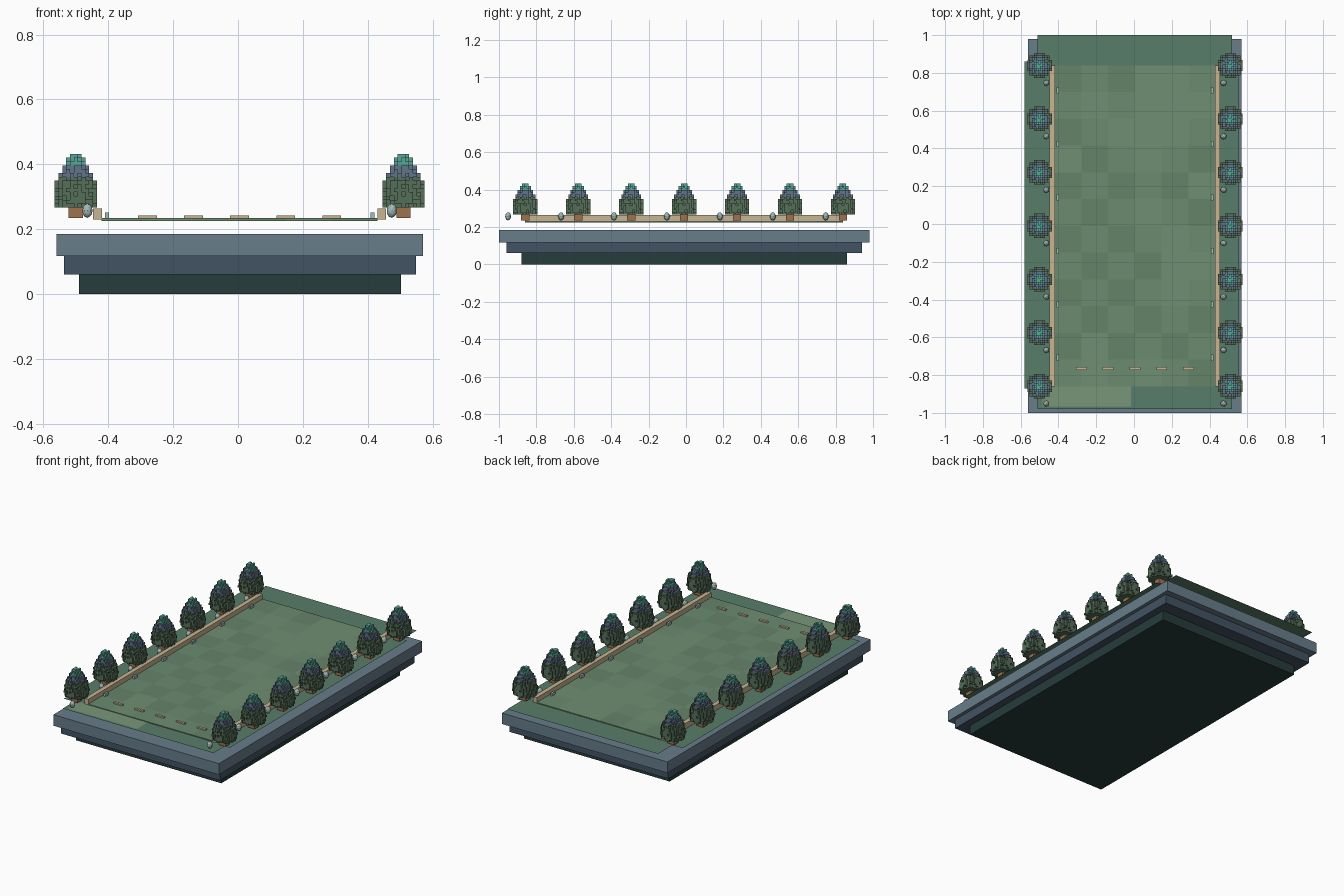
import bpy, bmesh, random
from mathutils import Matrix, Vector

if "Cube" in bpy.data.objects:
    bpy.data.objects.remove(bpy.data.objects["Cube"])

random.seed(4)
CX, CY = 0.005, -0.01      # centre of the garden layout
GROUND = 0.229


def mat(name, hexa):
    m = bpy.data.materials.new(name)
    rgb = [int(hexa[i:i + 2], 16) / 255 for i in (0, 2, 4)]
    m.diffuse_color = [c / 12.92 if c < 0.04 else ((c + 0.055) / 1.055) ** 2.4 for c in rgb] + [1]
    m.use_nodes = True
    m.node_tree.nodes["Principled BSDF"].inputs["Base Color"].default_value = m.diffuse_color
    return m


SLATE = mat("slate", "677d8a")
SLATE_DARK = mat("slate_dark", "425363")
DEEP = mat("deep_green", "263c3b")
GRASS = [mat("grass_a", "6b8b70"), mat("grass_b", "658469"), mat("grass_c", "708f72")]
LAWN = mat("lawn", "587d69")
LAWN_LIGHT = mat("lawn_light", "7a9678")
WOOD = mat("pale_wood", "c8b592")
BARK = mat("bark", "a0714f")
LEAF = [mat("leaf_green", "566f5a"), mat("leaf_slate", "62758a"), mat("leaf_teal", "58a497")]
STONE = mat("pale_stone", "a3bcb8")


def finish(name, bm, mats):
    me = bpy.data.meshes.new(name)
    bm.to_mesh(me)
    bm.free()
    for m in mats:
        me.materials.append(m)
    ob = bpy.data.objects.new(name, me)
    bpy.context.collection.objects.link(ob)
    return ob


def add_box(bm, x0, x1, y0, y1, z0, z1):
    mtx = Matrix.Translation(((x0 + x1) / 2, (y0 + y1) / 2, (z0 + z1) / 2)) @ \
        Matrix.Diagonal((x1 - x0, y1 - y0, z1 - z0, 1))
    bmesh.ops.create_cube(bm, size=1, matrix=mtx)


def boxes(name, dims, m):
    bm = bmesh.new()
    for d in dims:
        add_box(bm, *d)
    return finish(name, bm, [m])


def sheet(name, x0, x1, y0, y1, m, z=GROUND):
    bm = bmesh.new()
    bm.faces.new([bm.verts.new(p) for p in ((x0, y0, z), (x1, y0, z), (x1, y1, z), (x0, y1, z))])
    return finish(name, bm, [m])


# Stepped plinth
boxes("plinth_bottom", [(-0.49, 0.502, -0.88, 0.86, 0, 0.06)], DEEP)
boxes("plinth_middle", [(-0.537, 0.548, -0.96, 0.94, 0.06, 0.117)], SLATE_DARK)
boxes("plinth_top", [(-0.56, 0.57, -1.0, 0.98, 0.117, 0.185)], SLATE)

# Thin lawn borders floating above the plinth
sheet("lawn_back", -0.51, 0.52, 0.84, 1.0, LAWN)
sheet("lawn_front", -0.51, 0.52, -0.98, -0.85, LAWN)
sheet("lawn_front_patch", -0.485, -0.015, -0.965, -0.86, LAWN_LIGHT, GROUND + 0.001)
sheet("lawn_left", -0.579, -0.42, -0.87, 0.86, LAWN)
sheet("lawn_right", 0.43, 0.553, -0.87, 0.86, LAWN)

# Mown field: slab with a patchwork top
bm = bmesh.new()
fx0, fx1, fy0, fy1 = -0.42, 0.43, -0.86, 0.84
add_box(bm, fx0, fx1, fy0, fy1, 0.225, 0.234)
for axis, n, a, b in ((0, 6, fx0, fx1), (1, 12, fy0, fy1)):
    for i in range(1, n):
        co, no = Vector((0, 0, 0)), Vector((0, 0, 0))
        co[axis], no[axis] = a + (b - a) * i / n, 1
        bmesh.ops.bisect_plane(bm, geom=bm.verts[:] + bm.edges[:] + bm.faces[:],
                               plane_co=co, plane_no=no)
for f in bm.faces:
    c = f.calc_center_median()
    i, j = int((c.x - fx0) * 6 / (fx1 - fx0)), int((c.y - fy0) * 12 / (fy1 - fy0))
    f.material_index = (i + j) % 2 if random.random() < 0.75 else 2
finish("field", bm, GRASS)

# Side rails
boxes("side_rails", [(CX + s * 0.438 - 0.0135, CX + s * 0.438 + 0.0135, -0.86, 0.84, 0.23, 0.264)
                     for s in (-1, 1)], WOOD)

# Start marks across the front of the field
boxes("start_marks", [(CX + k * 0.142 - 0.029, CX + k * 0.142 + 0.029, -0.772, -0.758, 0.233, 0.242)
                      for k in range(-2, 3)], WOOD)

# Small markers inside the rails
boxes("rail_markers", [(CX + s * 0.409 - 0.006, CX + s * 0.409 + 0.006, y - 0.016, y + 0.016, 0.233, 0.251)
                       for s in (-1, 1) for y in (CY - 0.708 + 0.283 * k + 0.01 for k in range(6))], STONE)

# Voxel foliage: exposed faces of stacked discs with a slightly ragged outline
V = 0.0118
RADII = [5.2, 5.5, 5.7, 5.6, 5.4, 5.3, 5.2, 4.9, 4.4, 3.9, 3.3, 2.8, 2.2, 1.5]
cells = set()
for k, r in enumerate(RADII):
    for i in range(-5, 6):
        for j in range(-5, 6):
            if (i * i + j * j) ** 0.5 <= r - random.choice((0, 0, 0, 0.8)):
                cells.add((i, j, k))
bm = bmesh.new()
verts = {}


def corner(p):
    if p not in verts:
        verts[p] = bm.verts.new([c * V for c in p])
    return verts[p]


for c in sorted(cells):
    for axis in range(3):
        for s in (-1, 1):
            n = list(c)
            n[axis] += s
            if tuple(n) in cells:
                continue
            u, w = (axis + 1) % 3, (axis + 2) % 3
            ring = []
            for a, b in ((-.5, -.5), (.5, -.5), (.5, .5), (-.5, .5))[::s]:
                p = [float(q) for q in c]
                p[axis] += s * 0.5
                p[u] += a
                p[w] += b
                ring.append(corner(tuple(p)))
            f = bm.faces.new(ring)
            f.material_index = 0 if c[2] < 8 else 1 if c[2] < 11 else 2
foliage = finish("foliage", bm, LEAF)

# Rows of seven trees, each with a trunk and a pale stone in front
trunks, first = [], True
stones = bmesh.new()
for s in (-1, 1):
    for k in range(-3, 4):
        x, y = CX + s * 0.505, CY + k * 0.283
        ob = foliage if first else foliage.copy()
        if not first:
            bpy.context.collection.objects.link(ob)
        first = False
        ob.location = (x, y, 0.267 + V / 2)
        trunks.append((x - 0.022, x + 0.022, y - 0.022, y + 0.022, 0.234, 0.27))
        bmesh.ops.create_icosphere(stones, subdivisions=2, radius=1, matrix=Matrix.Translation(
            (CX + s * 0.469, y - 0.092, 0.257)) @ Matrix.Diagonal((0.016, 0.016, 0.022, 1)))
boxes("trunks", trunks, BARK)
finish("lantern_stones", stones, [STONE])
